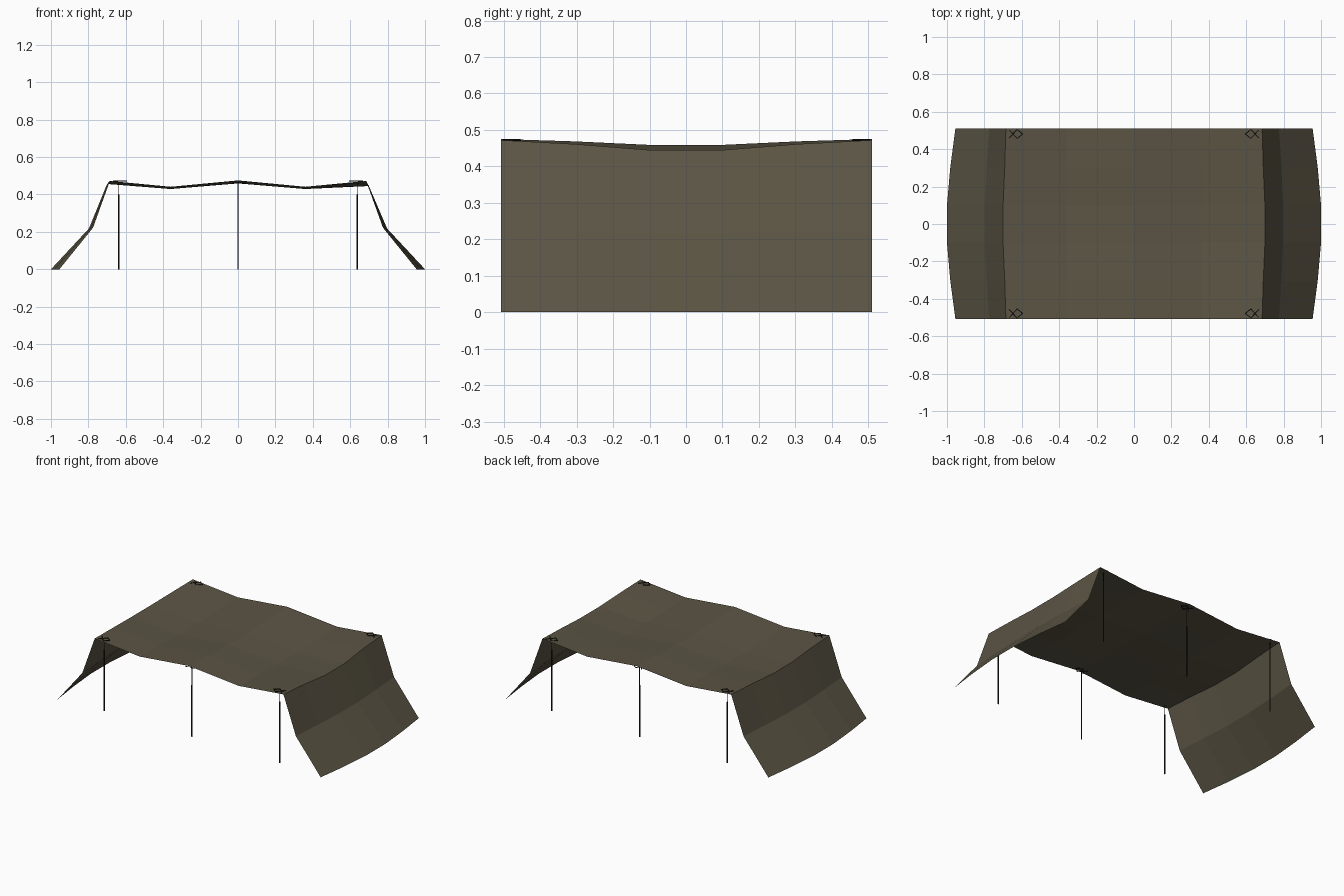
import bpy, bmesh, math
from mathutils import Vector

if "Cube" in bpy.data.objects:
    bpy.data.objects.remove(bpy.data.objects["Cube"])


def material(name, rgb):
    m = bpy.data.materials.new(name)
    m.diffuse_color = (*rgb, 1)
    m.use_nodes = True
    m.node_tree.nodes["Principled BSDF"].inputs["Base Color"].default_value = m.diffuse_color
    return m


CANVAS = material("olive canvas", (0.105, 0.090, 0.058))
DARK = material("dark pole and cord", (0.012, 0.012, 0.011))


def finish(name, bm, mat):
    me = bpy.data.meshes.new(name)
    bm.to_mesh(me)
    bm.free()
    me.materials.append(mat)
    ob = bpy.data.objects.new(name, me)
    bpy.context.collection.objects.link(ob)
    return ob


# Canvas sheet: a profile at the open edges, each point sagging or bulging at mid-depth
# columns: x, z at the edge; x shift, z shift at the middle
half = [(0.36, 0.441, 0.0, -0.012), (0.685, 0.472, 0.015, -0.027),
        (0.775, 0.222, 0.022, -0.004), (0.955, 0.0, 0.045, 0.0)]
profile = [(-x, z, -dx, dz if i != 1 else -0.016) for i, (x, z, dx, dz) in enumerate(half)][::-1]
profile += [(0.0, 0.475, 0.0, -0.016)] + half
rows = [(-0.507, 0), (-0.305, 0.4), (-0.1, 1), (0.1, 1), (0.305, 0.4), (0.51, 0)]

bm = bmesh.new()
grid = [[bm.verts.new((x + dx * (0.6 if k == 0.4 and abs(x) > 0.7 else k), y, z + dz * k))
         for x, z, dx, dz in profile] for y, k in rows]
for a, b in zip(grid, grid[1:]):
    for i in range(len(profile) - 1):
        bm.faces.new((a[i], a[i + 1], b[i + 1], b[i]))
finish("canvas_canopy", bm, CANVAS)


def rod(bm, a, b, r):
    a, b = Vector(a), Vector(b)
    d = b - a
    mtx = d.to_track_quat('Z', 'Y').to_matrix().to_4x4()
    mtx.translation = (a + b) / 2
    bmesh.ops.create_cone(bm, cap_ends=True, segments=6, radius1=r, radius2=r,
                          depth=d.length, matrix=mtx)


# Support poles (thick lower tube, thin upper tube) with a crossed cord loop on each
LOOP = [(-0.03, 0.022), (0.012, -0.024), (0.042, 0.0), (0.012, 0.024), (-0.03, -0.022)]
for xn, x in (("left", -0.637), ("middle", 0.0), ("right", 0.637)):
    for yn, y in (("front", -0.478), ("back", 0.481)):
        bm = bmesh.new()
        split = 0.34 if x == 0 else 0.40
        rod(bm, (x, y, 0), (x, y, split), 0.004)
        rod(bm, (x, y, split), (x, y, 0.466), 0.0022)
        finish(f"{yn}_{xn}_pole", bm, DARK)

        bm = bmesh.new()
        s = -1 if x > 0 else 1
        z = 0.461 if x == 0 else 0.472
        pts = [(x + s * u, y + v, z) for u, v in LOOP]
        for a, b in zip(pts, pts[1:]):
            rod(bm, a, b, 0.0025)
        finish(f"{yn}_{xn}_cord_loop", bm, DARK)
